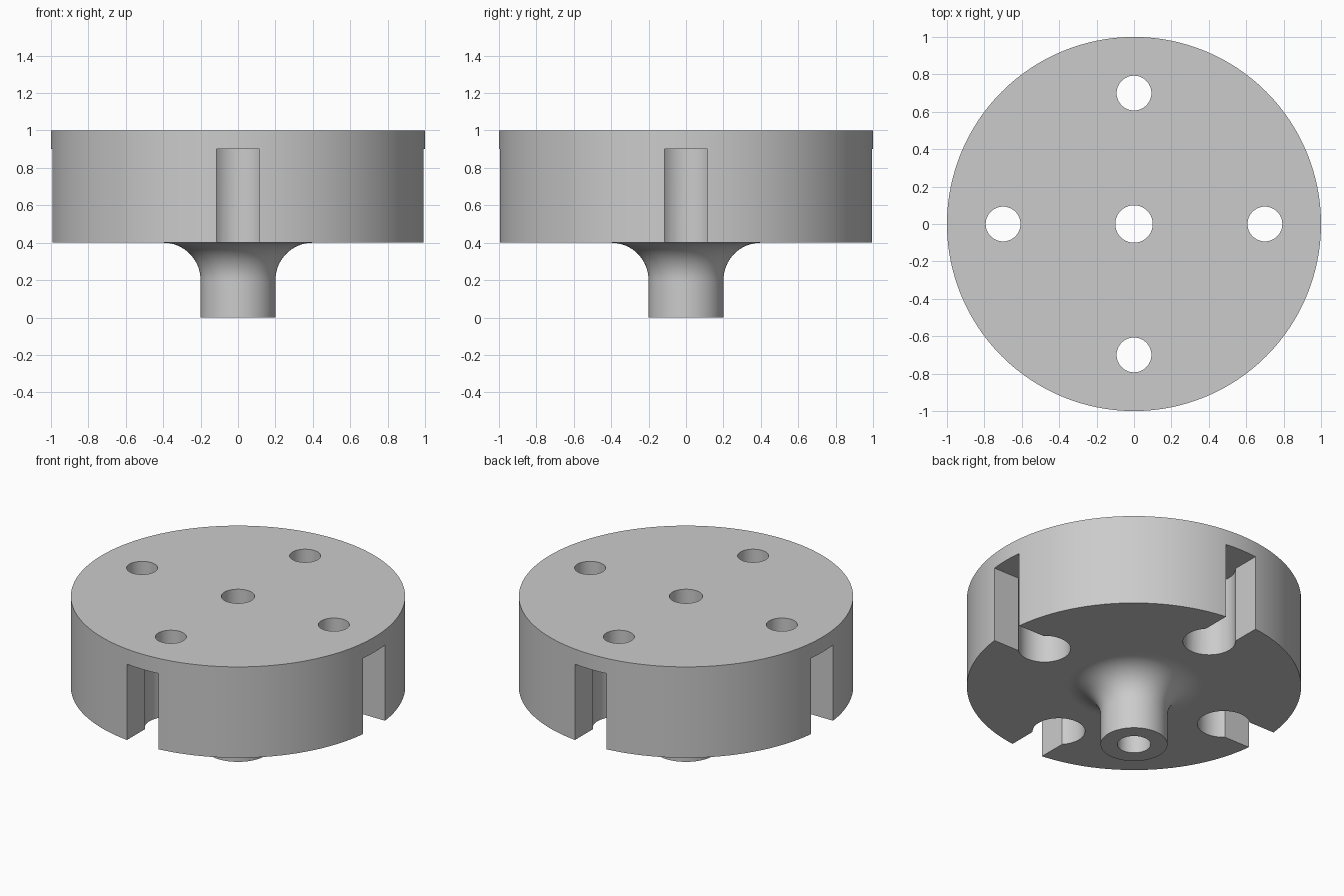
import bpy
import bmesh
from math import asin, cos, pi, sin, tau, radians
from mathutils import Matrix, Vector

if "Cube" in bpy.data.objects:
    bpy.data.objects.remove(bpy.data.objects["Cube"])

SEGMENTS = 128
SLOT_COUNT = 4
SLOT_RADIUS = 0.7      # distance of pockets from the axis
POCKET = 0.157         # pocket radius
HALF_SLOT = 0.115      # half width of the open slot
PIN_HOLE = 0.093       # radius of the small through holes

grey = bpy.data.materials.new("plain grey")
grey.use_nodes = True
colour = (0.6, 0.6, 0.6, 1)
grey.diffuse_color = colour
grey.node_tree.nodes["Principled BSDF"].inputs["Base Color"].default_value = colour


def make_object(name, bm):
    bmesh.ops.recalc_face_normals(bm, faces=bm.faces)
    mesh = bpy.data.meshes.new(name)
    bm.to_mesh(mesh)
    bm.free()
    mesh.materials.append(grey)
    obj = bpy.data.objects.new(name, mesh)
    bpy.context.collection.objects.link(obj)
    return obj


def arc(radius, start, end, steps):
    angles = [start + (end - start) * i / steps for i in range(steps + 1)]
    return [(SLOT_RADIUS + radius * cos(a), radius * sin(a)) for a in angles]


def radial_cutter(name, outline, bottom, top):
    """Extrude an outline and repeat it around the axis."""
    bm = bmesh.new()
    for i in range(SLOT_COUNT):
        turn = Matrix.Rotation(i * tau / SLOT_COUNT, 3, "Z")
        verts = [bm.verts.new(turn @ Vector((x, y, bottom))) for x, y in outline]
        face = bm.faces.new(verts)
        raised = bmesh.ops.extrude_face_region(bm, geom=[face])["geom"]
        moved = [g for g in raised if isinstance(g, bmesh.types.BMVert)]
        bmesh.ops.translate(bm, verts=moved, vec=(0, 0, top - bottom))
    obj = make_object(name, bm)
    obj.hide_render = True
    return obj


# Disc, flared neck and central bore as one turned profile
flare = [(0.4 - 0.2 * cos(a), 0.2 + 0.2 * sin(a))
         for a in (i * pi / 32 for i in range(17))]
profile = [(0.1, 0), (0.2, 0), (0.2, 0.19), *flare,
           (0.41, 0.4), (1, 0.4), (1, 1), (0.1, 1)]
bm = bmesh.new()
ring = [bm.verts.new((r, 0, z)) for r, z in profile]
edges = [bm.edges.new((a, b)) for a, b in zip(ring, ring[1:] + ring[:1])]
bmesh.ops.spin(bm, geom=ring + edges, cent=(0, 0, 0), axis=(0, 0, 1),
               angle=tau, steps=SEGMENTS, use_merge=True)
bmesh.ops.remove_doubles(bm, verts=bm.verts, dist=0.0001)
hub = make_object("slotted_hub", bm)

# Keyhole slots open to the rim and underside, with pin holes above them
opening = asin(HALF_SLOT / POCKET)
keyhole = arc(POCKET, opening, tau - opening, 40) + [(1.1, -HALF_SLOT), (1.1, HALF_SLOT)]
cutters = [
    radial_cutter("slot_cutter", keyhole, 0.3, 0.9),
    radial_cutter("pin_hole_cutter", arc(PIN_HOLE, 0, tau, 48)[:-1], 0.8, 1.1),
]

bpy.ops.object.select_all(action="DESELECT")
bpy.context.view_layer.objects.active = hub
hub.select_set(True)
for cutter in cutters:
    cut = hub.modifiers.new(cutter.name, "BOOLEAN")
    cut.operation = "DIFFERENCE"
    cut.solver = "EXACT"
    cut.object = cutter
    bpy.ops.object.modifier_apply(modifier=cut.name)
    bpy.data.objects.remove(cutter)

bpy.ops.object.shade_smooth_by_angle(angle=radians(30))
